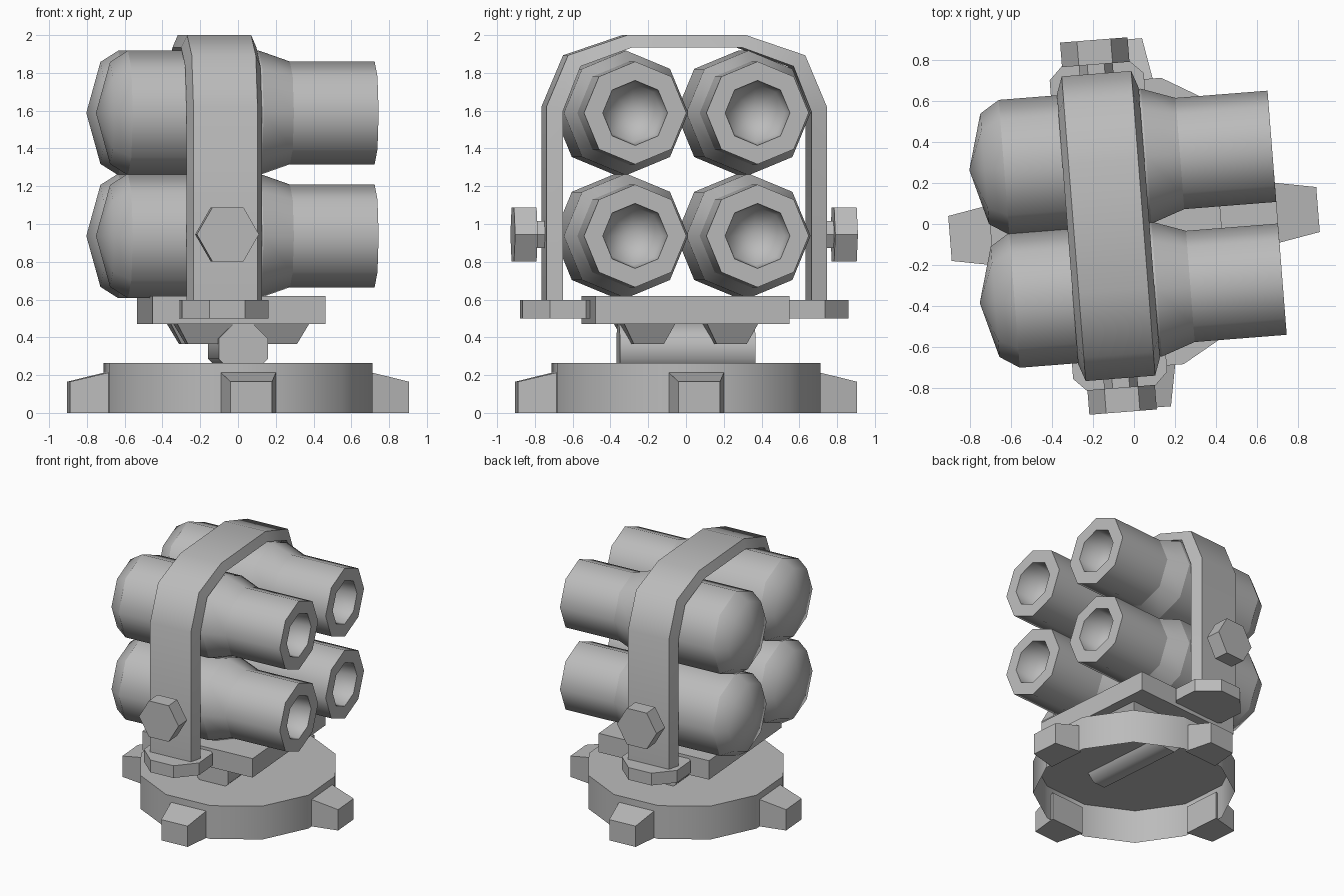
import bpy, bmesh
from math import sin, cos, pi, radians
from mathutils import Matrix

if "Cube" in bpy.data.objects:
    bpy.data.objects.remove(bpy.data.objects["Cube"], do_unlink=True)

YAW = Matrix.Rotation(radians(4.5), 4, "Z")   # whole model is turned slightly

grey = bpy.data.materials.new("light_grey")
grey.use_nodes = True
colour = (0.5, 0.5, 0.5, 1)
grey.diffuse_color = colour
grey.node_tree.nodes["Principled BSDF"].inputs["Base Color"].default_value = colour


def finish(name, bm, smooth_limit=0.0, sharp=()):
    """Turn a bmesh into an object; edges above the limit or listed as sharp stay hard."""
    bmesh.ops.recalc_face_normals(bm, faces=bm.faces)
    for f in bm.faces:
        f.smooth = smooth_limit > 0
    for e in bm.edges:
        if len(e.link_faces) == 2:
            e.smooth = e.calc_face_angle() < radians(smooth_limit)
    for e in sharp:
        e.smooth = False
    bm.transform(YAW)
    mesh = bpy.data.meshes.new(name)
    bm.to_mesh(mesh)
    bm.free()
    mesh.materials.append(grey)
    obj = bpy.data.objects.new(name, mesh)
    bpy.context.collection.objects.link(obj)
    return obj


def lathe(name, axis, centre, profile, sides, phase=0.0, limit=0.0, sharp_rings=(),
          caps=(True, True)):
    """Sweep (height, radius) points round an axis with the given number of sides."""
    bm = bmesh.new()
    rings = []
    for h, r in profile:
        ring = []
        for k in range(sides if r else 1):
            a = phase + 2 * pi * k / sides
            p, q = r * cos(a), r * sin(a)
            co = {"x": (h, p, q), "y": (p, h, q), "z": (p, q, h)}[axis]
            ring.append(bm.verts.new([c + d for c, d in zip(co, centre)]))
        rings.append(ring)
    for a, b in zip(rings, rings[1:]):
        for k in range(sides):
            n = (k + 1) % sides
            quad = [a[k % len(a)], a[n % len(a)], b[n % len(b)], b[k % len(b)]]
            bm.faces.new(list(dict.fromkeys(quad)))
    for ring, cap in zip((rings[0], rings[-1]), caps):
        if cap and len(ring) > 1:
            bm.faces.new(ring)
    sharp = [bm.edges.get((rings[i][k], rings[i][k - 1]))
             for i in sharp_rings for k in range(sides)]
    return finish(name, bm, limit, sharp)


def block(name, place):
    """Cube whose corners are placed by a function of their signs."""
    bm = bmesh.new()
    bmesh.ops.create_cube(bm, size=2)
    for v in bm.verts:
        v.co = place(*v.co)
    return bm


# Base drum, open underneath
lathe("base_drum", "z", (0, 0, 0), [(0, 0.725), (0.265, 0.725)], 12, pi / 12, 50,
      caps=(False, True))

# Four sloped feet
for i, side in enumerate(("left", "back", "right", "front")):
    bm = block("foot", lambda x, y, z: (
        0.90 if x > 0 else 0.68,
        y * (0.11 if x > 0 else 0.15),
        0 if z < 0 else (0.165 if x > 0 else 0.218)))
    bm.transform(Matrix.Rotation(i * pi / 2, 4, "Z"))
    finish(side + "_foot", bm)

# Neck roller lying across the base
lathe("neck_roller", "y", (0, 0, 0.34), [(-0.36, 0.141), (0.36, 0.141)], 8, pi / 8, 50)

# Tapered rails and the carrier plate
for s, side in ((-1, "front"), (1, "back")):
    bm = block("rail", lambda x, y, z: (
        x * (0.355 if z > 0 else 0.29),
        s * 0.22 + y * (0.14 if z > 0 else 0.08),
        0.48 if z > 0 else 0.365))
    finish(side + "_rail", bm)
finish("carrier_plate", block("plate", lambda x, y, z: (
    -0.035 + 0.46 * x, 0.515 * y, 0.545 + 0.075 * z)))

# Arch strap: wider on its inner side than on its outer side
MID = -0.125
outer = [(0.745, 0.59), (0.745, 1.62), (0.63, 1.893), (0.315, 2.0)]
inner = [(0.66, 0.59), (0.66, 1.595), (0.565, 1.835), (0.29, 1.935)]


def mirrored(points):
    return points + [(-y, z) for y, z in reversed(points)]


bm = bmesh.new()
sections = []
for (oy, oz), (iy, iz) in zip(mirrored(outer), mirrored(inner)):
    sections.append([bm.verts.new(c) for c in (
        (MID - 0.17, oy, oz), (MID + 0.17, oy, oz),
        (MID + 0.2, iy, iz), (MID - 0.2, iy, iz))])
for a, b in zip(sections, sections[1:]):
    for k in range(4):
        bm.faces.new((a[k - 1], a[k], b[k], b[k - 1]))
bm.faces.new(sections[0])
bm.faces.new(sections[-1])
finish("arch_strap", bm, 50)

# Pads under the strap and the bolts through it
for s, side in ((-1, "front"), (1, "back")):
    lathe(side + "_pad", "z", (MID, s * 0.635, 0), [(0.5, 0.249), (0.597, 0.249)],
          8, pi / 8)
    lathe(side + "_bolt_shaft", "y", (MID, 0, 0.945), [(s * 0.7, 0.083), (s * 0.8, 0.083)], 6)
    lathe(side + "_bolt_head", "y", (MID, 0, 0.945), [(s * 0.79, 0.165), (s * 0.91, 0.165)], 6)

# Four pods: domed back, wide body, tapered neck, barrel and hollow muzzle
pod = [(-0.78, 0), (-0.705, 0.27), (-0.61, 0.33), (0.085, 0.33), (0.25, 0.272),
       (0.70, 0.272), (0.70, 0.172), (0.55, 0.155), (0.47, 0)]
for y, side in ((-0.325, "front"), (0.325, "back")):
    for z, level in ((0.937, "lower"), (1.588, "upper")):
        lathe(f"{level}_{side}_pod", "x", (0, y, z), pod, 8, pi / 2, 80,
              sharp_rings=(2, 3, 4, 5, 6))
